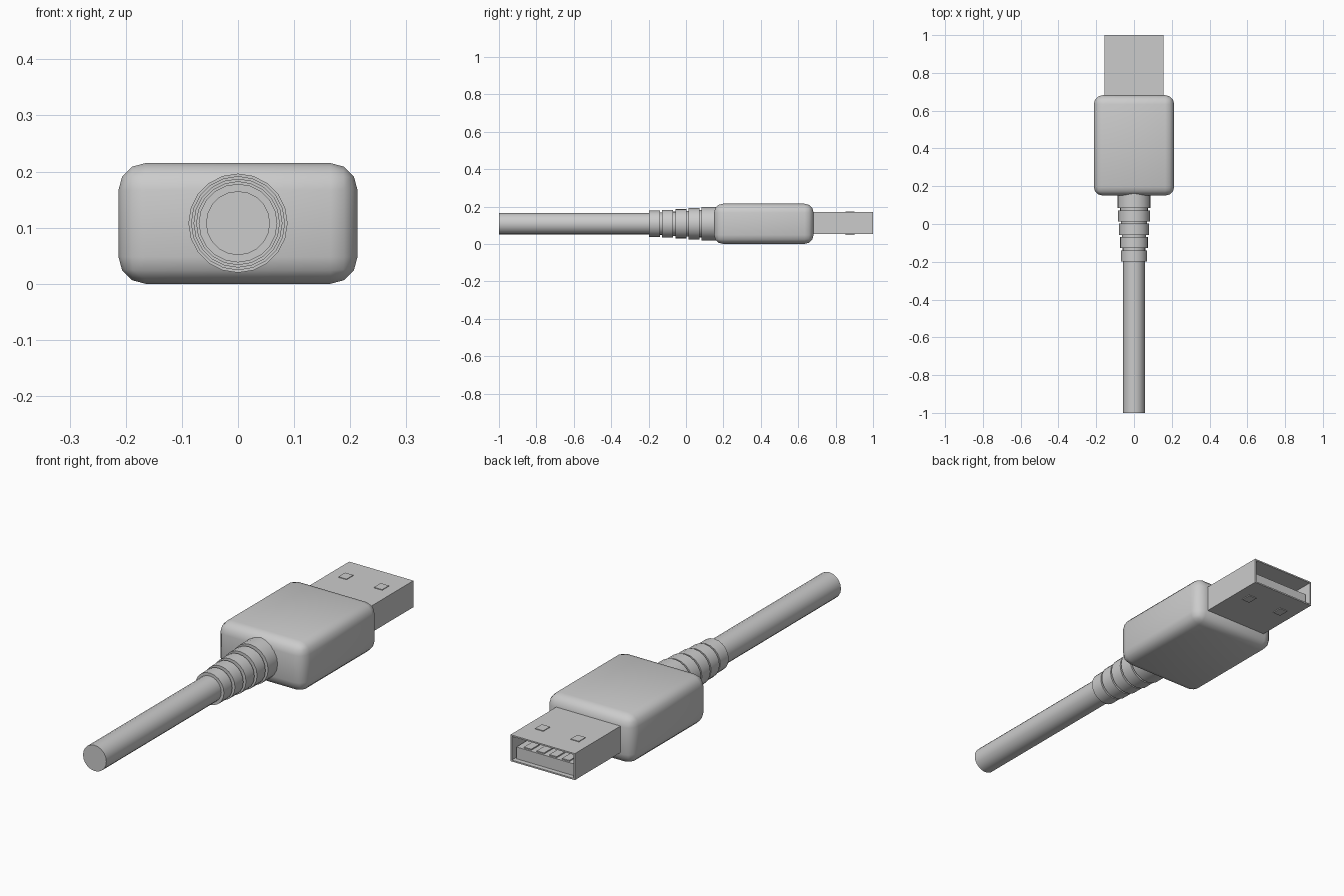
import bpy, bmesh, math

if "Cube" in bpy.data.objects:
    bpy.data.objects.remove(bpy.data.objects["Cube"])

CZ = 0.108   # height of the cable axis


def finish(name, bm, smooth=False):
    bmesh.ops.recalc_face_normals(bm, faces=bm.faces)
    mesh = bpy.data.meshes.new(name)
    bm.to_mesh(mesh)
    bm.free()
    obj = bpy.data.objects.new(name, mesh)
    bpy.context.collection.objects.link(obj)
    if smooth:
        bpy.ops.object.select_all(action='DESELECT')
        obj.select_set(True)
        bpy.context.view_layer.objects.active = obj
        bpy.ops.object.shade_smooth_by_angle(angle=math.radians(35))
    return obj


def box_bm(x, y, z):
    """Box from (min, max) pairs."""
    bm = bmesh.new()
    bmesh.ops.create_cube(bm, size=1)
    for v in bm.verts:
        v.co = [r[0] if c < 0 else r[1] for c, r in zip(v.co, (x, y, z))]
    return bm


def lathe(name, profile, sides=20):
    """Capped solid of revolution around the y axis from (y, radius) points."""
    bm = bmesh.new()
    rings = []
    for y, r in profile:
        rings.append([bm.verts.new((r * math.sin(2 * math.pi * i / sides), y,
                                    CZ + r * math.cos(2 * math.pi * i / sides)))
                      for i in range(sides)])
    for a, b in zip(rings, rings[1:]):
        for i in range(sides):
            j = (i + 1) % sides
            bm.faces.new((a[i], a[j], b[j], b[i]))
    bm.faces.new(rings[0])
    bm.faces.new(rings[-1])
    return finish(name, bm, True)


# Rounded grip housing
bm = box_bm((-0.213, 0.213), (0.15, 0.682), (0.0, 0.215))
bmesh.ops.bevel(bm, geom=bm.edges[:], offset=0.048, segments=3,
                profile=0.5, affect='EDGES')
finish("grip_housing", bm, True)

# Cable
lathe("cable", [(-1.0, 0.057), (-0.18, 0.057)])

# Ribbed strain relief: five rings growing towards the housing
profile = []
for i in range(5):
    y, r = -0.198 + 0.0705 * i, 0.070 + 0.0046 * i
    profile += [(y, r), (y + 0.0585, r)]
    if i < 4:
        profile += [(y + 0.0585, r - 0.01), (y + 0.0705, r - 0.01)]
    else:
        profile += [(0.17, r)]
lathe("strain_relief", profile)

# Metal plug shell, open at the back end
bm = box_bm((-0.157, 0.157), (0.66, 1.0), (0.053, 0.170))
mouth = max(bm.faces, key=lambda f: f.calc_center_median().y)
bmesh.ops.inset_region(bm, faces=[mouth], thickness=0.009)
pushed = bmesh.ops.extrude_discrete_faces(bm, faces=[mouth])['faces'][0]
bmesh.ops.translate(bm, verts=pushed.verts[:], vec=(0, -0.31, 0))
finish("plug_shell", bm)

# Contact tongue inside the shell
finish("contact_tongue", box_bm((-0.142, 0.142), (0.68, 0.98), (0.060, 0.112)))

# Contact strips on the tongue
for i in range(4):
    x = -0.093 + 0.062 * i
    finish(f"contact_strip_{i + 1}",
           box_bm((x - 0.018, x + 0.018), (0.70, 0.972), (0.110, 0.117)))

# Latch tabs on the top and bottom of the shell
for side, s in (("left", -1), ("right", 1)):
    for level, z in (("top", (0.165, 0.173)), ("bottom", (0.049, 0.058))):
        x = sorted((s * 0.067, s * 0.107))
        finish(f"latch_tab_{level}_{side}", box_bm(x, (0.853, 0.90), z))
